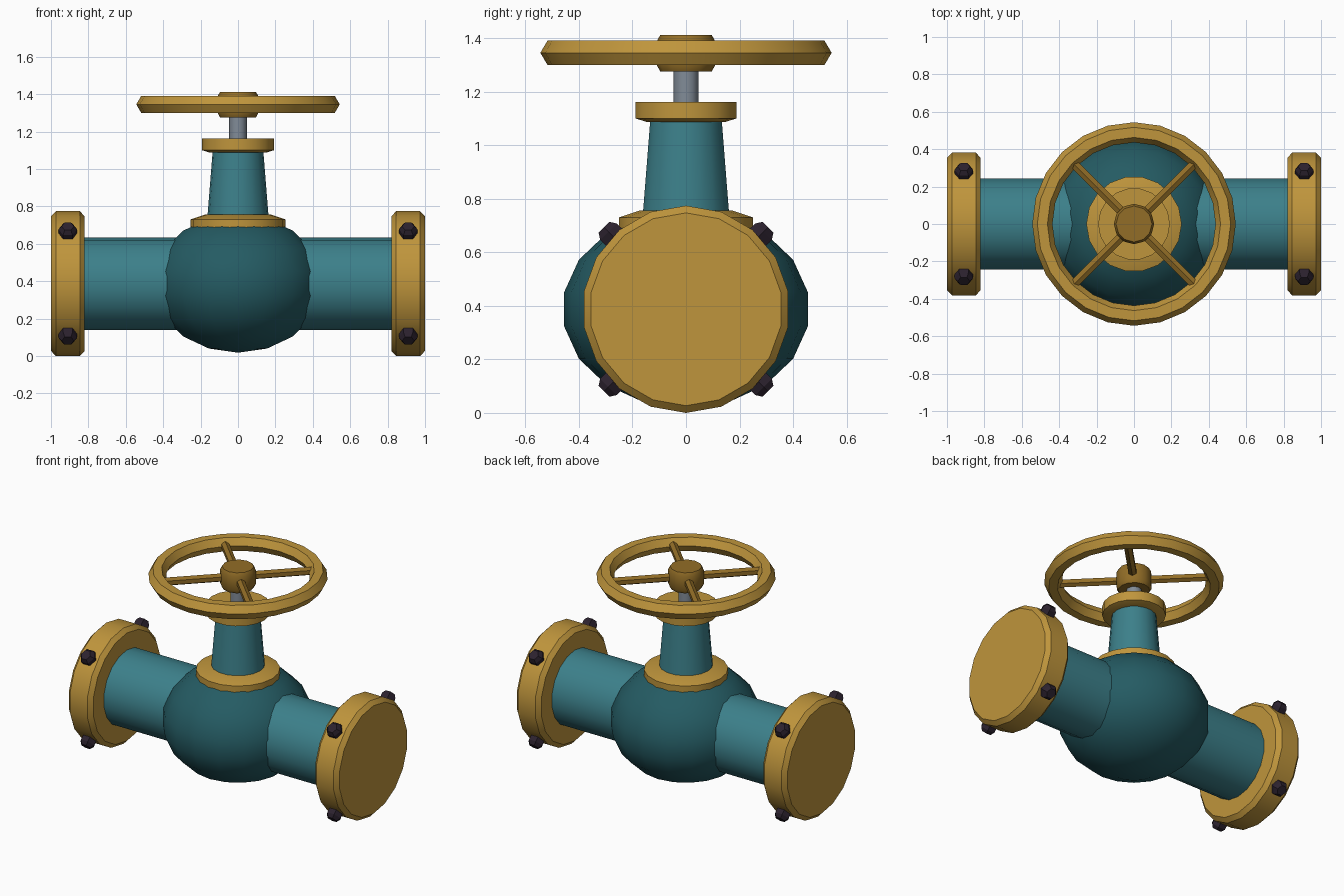
import bpy, bmesh, math
from mathutils import Matrix, Vector

if "Cube" in bpy.data.objects:
    bpy.data.objects.remove(bpy.data.objects["Cube"])

CZ = 0.387  # height of the pipe axis


def material(name, rgb):
    m = bpy.data.materials.new(name)
    m.diffuse_color = (*rgb, 1)
    m.use_nodes = True
    m.node_tree.nodes["Principled BSDF"].inputs["Base Color"].default_value = m.diffuse_color
    return m


TEAL = material("teal", (0.045, 0.215, 0.255))
DARK_TEAL = material("dark teal", (0.018, 0.105, 0.125))
GOLD = material("gold", (0.52, 0.30, 0.045))
DARK_GOLD = material("dark gold", (0.29, 0.155, 0.02))
STEEL = material("steel grey", (0.22, 0.26, 0.31))
BLACK = material("purple black", (0.025, 0.016, 0.028))


def finish(name, bm, mat, matrix=Matrix(), smooth=35):
    bmesh.ops.recalc_face_normals(bm, faces=bm.faces)
    me = bpy.data.meshes.new(name)
    bm.to_mesh(me)
    bm.free()
    me.transform(matrix)
    me.materials.append(mat)
    ob = bpy.data.objects.new(name, me)
    bpy.context.collection.objects.link(ob)
    bpy.ops.object.select_all(action='DESELECT')
    ob.select_set(True)
    bpy.context.view_layer.objects.active = ob
    if smooth:
        bpy.ops.object.shade_smooth_by_angle(angle=math.radians(smooth))
    return ob


def lathe(name, profile, sides, mat, matrix=Matrix(), closed=False, smooth=35):
    """Turn (radius, height) points around z; open profiles get end caps."""
    bm = bmesh.new()
    rings = [[bm.verts.new((r * math.cos(a), r * math.sin(a), z))
              for a in (2 * math.pi * i / sides for i in range(sides))]
             for r, z in profile]
    pairs = list(zip(rings, rings[1:]))
    if closed:
        pairs.append((rings[-1], rings[0]))
    else:
        bm.faces.new(rings[0])
        bm.faces.new(rings[-1])
    for lo, hi in pairs:
        for i in range(sides):
            j = (i + 1) % sides
            bm.faces.new((lo[i], lo[j], hi[j], hi[i]))
    return finish(name, bm, mat, matrix, smooth)


def aim(direction, x_axis, origin):
    """Frame with z along direction and x along x_axis."""
    z, x = Vector(direction).normalized(), Vector(x_axis).normalized()
    m = Matrix((x, z.cross(x), z)).transposed().to_4x4()
    return Matrix.Translation(origin) @ m


# Squashed round body
bm = bmesh.new()
bmesh.ops.create_uvsphere(bm, u_segments=18, v_segments=9, radius=0.462)
finish("valve_body", bm, DARK_TEAL,
       Matrix.Translation((0, 0, CZ)) @ Matrix.Diagonal((1, 1, 0.8, 1)))

# Pipe, end flanges and their radial bolts
along_x = aim((1, 0, 0), (0, 0, 1), (0, 0, CZ))
lathe("pipe", [(0.247, -0.9), (0.247, 0.9)], 18, TEAL, along_x)
for side, label in ((-1, "left"), (1, "right")):
    frame = aim((side, 0, 0), (0, 0, 1), (0, 0, CZ))
    lathe(label + "_flange",
          [(0.36, 0.82), (0.387, 0.846), (0.387, 0.974), (0.36, 1.0)],
          18, GOLD, frame, smooth=30)
    for k in range(4):
        a = math.radians(45 + 90 * k)
        out = (0, math.cos(a), math.sin(a))
        lathe(f"{label}_bolt_{k + 1}",
              [(0.033, 0.35), (0.05, 0.37), (0.05, 0.41), (0.033, 0.433)],
              6, BLACK, aim(out, (1, 0, 0), (side * 0.91, 0, CZ)), smooth=0)

# Bonnet neck between two collars
lathe("lower_collar", [(0.255, 0.68), (0.255, 0.73), (0.175, 0.756)], 18, GOLD, smooth=25)
lathe("bonnet_neck", [(0.167, 0.70), (0.135, 1.10)], 18, TEAL)
lathe("upper_collar", [(0.15, 1.087), (0.192, 1.10), (0.192, 1.162)], 18, GOLD, smooth=25)

# Stem and handwheel
lathe("stem", [(0.047, 1.14), (0.047, 1.30)], 12, STEEL)
lathe("wheel_hub", [(0.096, 1.275), (0.108, 1.297), (0.108, 1.39), (0.096, 1.412)],
      12, DARK_GOLD)
WZ = 1.345
rim = [(0.49 + 0.054 * math.cos(math.pi * k / 3), WZ + 0.053 * math.sin(math.pi * k / 3))
       for k in range(6)]
lathe("wheel_rim", rim, 24, GOLD, closed=True)
for k in range(4):
    a = math.radians(45 + 90 * k)
    lathe(f"wheel_spoke_{k + 1}", [(0.027, 0.08), (0.027, 0.48)], 6, DARK_GOLD,
          aim((math.cos(a), math.sin(a), 0), (0, 0, 1), (0, 0, WZ)), smooth=0)
